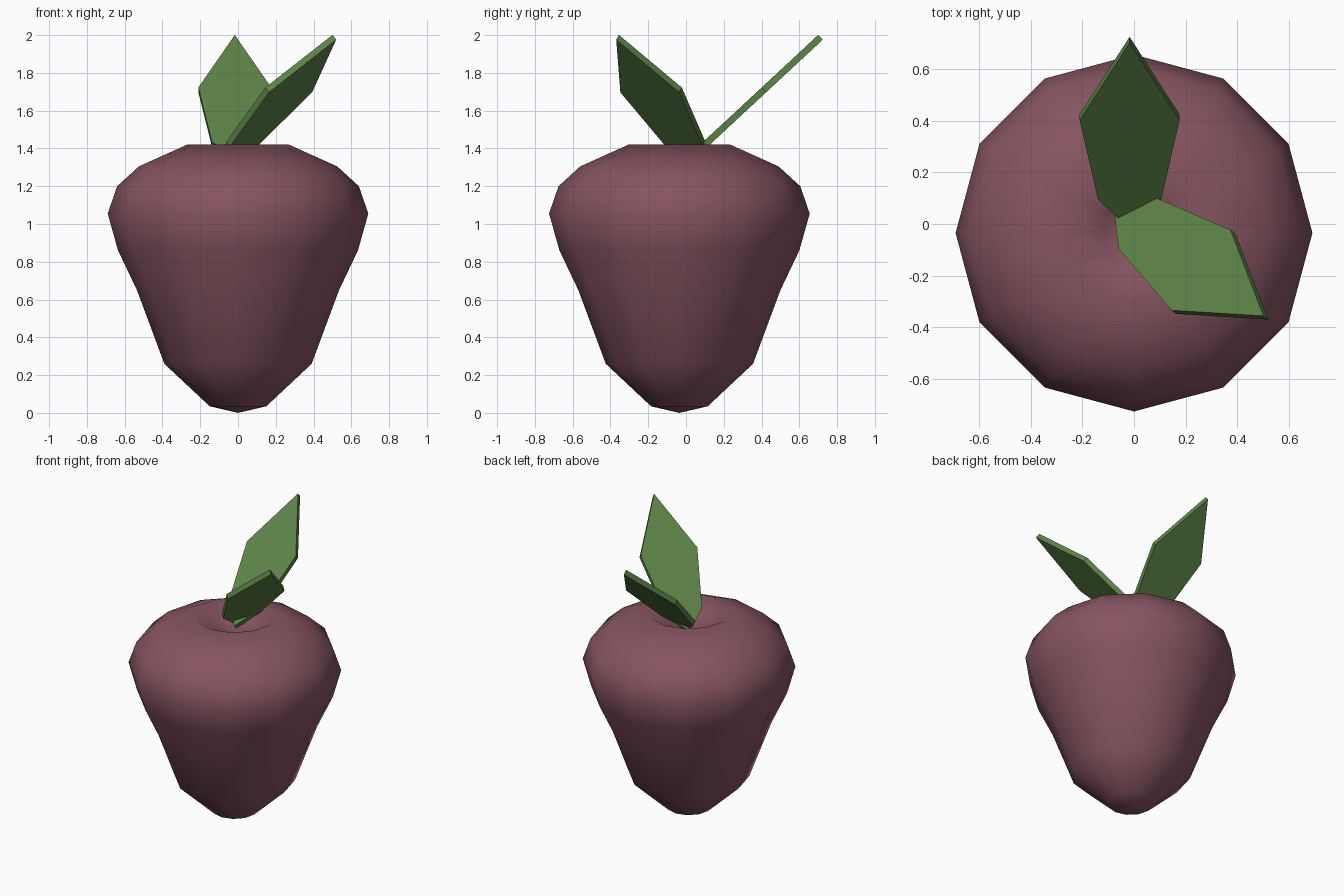
import bpy, bmesh, math
from mathutils import Matrix, Vector

if "Cube" in bpy.data.objects:
    bpy.data.objects.remove(bpy.data.objects["Cube"])


def material(name, color):
    m = bpy.data.materials.new(name)
    m.diffuse_color = (*color, 1)
    m.use_nodes = True
    m.node_tree.nodes["Principled BSDF"].inputs["Base Color"].default_value = m.diffuse_color
    return m


def add_object(name, bm, mat, smooth):
    bmesh.ops.recalc_face_normals(bm, faces=bm.faces)
    for f in bm.faces:
        f.smooth = smooth
    mesh = bpy.data.meshes.new(name)
    bm.to_mesh(mesh)
    bm.free()
    mesh.materials.append(mat)
    obj = bpy.data.objects.new(name, mesh)
    bpy.context.collection.objects.link(obj)
    return obj


skin = material("skin", (0.24, 0.09, 0.12))
green = material("leaf_green", (0.11, 0.23, 0.065))

# Fruit body: 12-sided turned profile (radius, height) with a dimple on top
profile = [(0, 0.005), (0.15, 0.035), (0.39, 0.26), (0.535, 0.65),
           (0.635, 0.86), (0.69, 1.055), (0.64, 1.2), (0.525, 1.305),
           (0.27, 1.42), (0.13, 1.335), (0, 1.295)]
profile[0] = (0, 0.0)
bm = bmesh.new()
verts = [bm.verts.new((r, 0, z)) for r, z in profile]
edges = [bm.edges.new(pair) for pair in zip(verts, verts[1:])]
bmesh.ops.spin(bm, geom=verts + edges, cent=(0, 0, 0), axis=(0, 0, 1),
               angle=math.tau, steps=12)
bmesh.ops.remove_doubles(bm, verts=bm.verts, dist=0.001)
body = add_object("fruit_body", bm, skin, True)
body.location.y = -0.035


# Leaf: flat six-point outline, thickened downward and tilted up
def leaf(name, base, heading, tilt=42.9, thickness=0.035):
    outline = [(0, 0), (0.157, -0.122), (0.574, -0.193), (0.983, 0),
               (0.574, 0.193), (0.157, 0.122)]
    bm = bmesh.new()
    face = bm.faces.new([bm.verts.new((x, y, 0)) for x, y in outline])
    ext = bmesh.ops.extrude_face_region(bm, geom=[face], use_keep_orig=True)
    moved = [g for g in ext["geom"] if isinstance(g, bmesh.types.BMVert)]
    bmesh.ops.translate(bm, verts=moved, vec=(0, 0, -thickness))
    obj = add_object(name, bm, green, False)
    obj.matrix_world = (Matrix.Translation(Vector(base))
                        @ Matrix.Rotation(math.radians(heading), 4, 'Z')
                        @ Matrix.Rotation(math.radians(-tilt), 4, 'Y'))
    return obj


leaf("back_leaf", (-0.017, -0.02, 1.332), 90)
leaf("front_leaf", (-0.08, 0.071, 1.332), -36.3)
